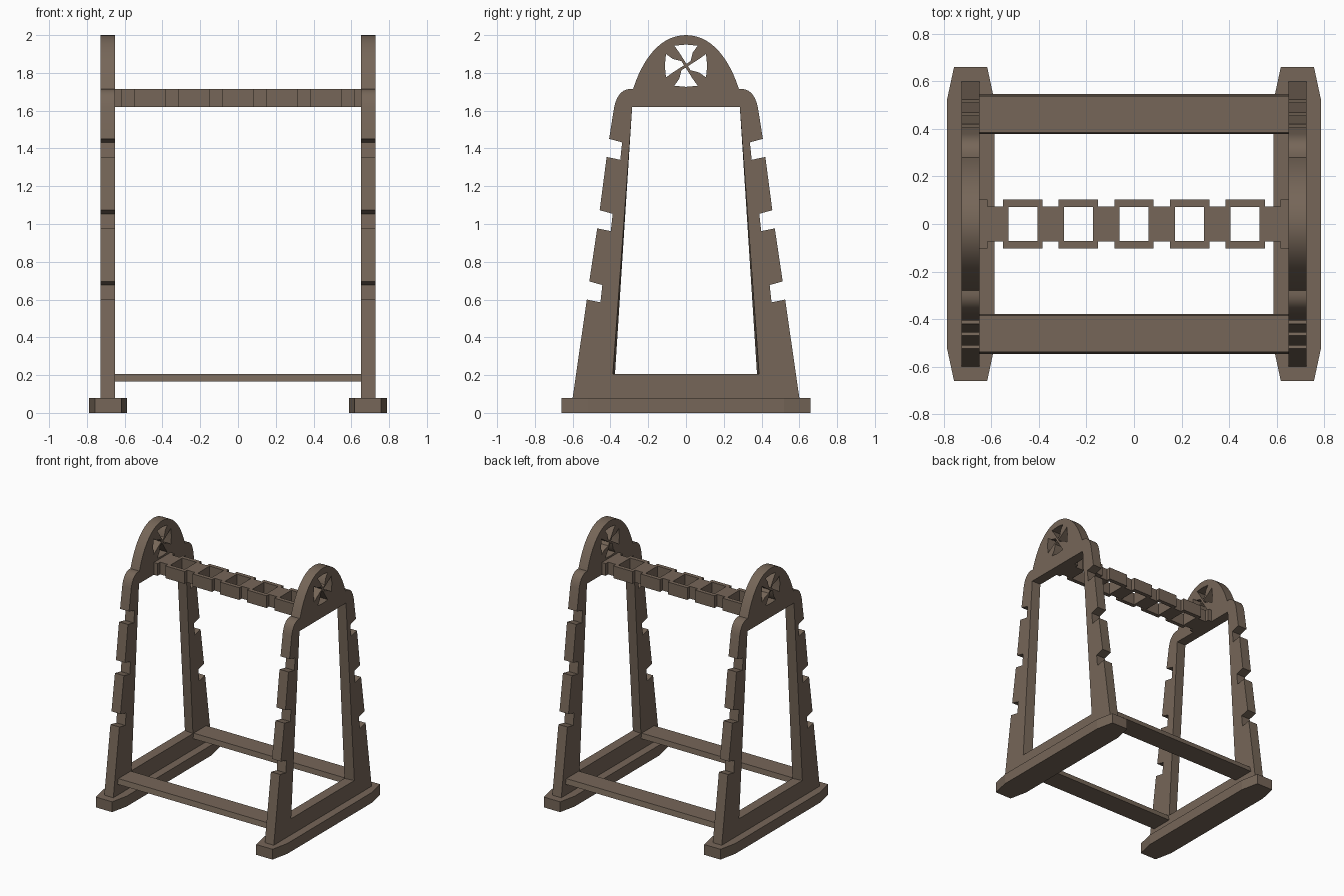
import bpy, bmesh
from mathutils import Matrix, Vector
from mathutils.geometry import interpolate_bezier

cube = bpy.data.objects.get("Cube")
if cube:
    bpy.data.objects.remove(cube)

# Single wood colour
wood = bpy.data.materials.new("dark_wood")
wood.use_nodes = True
colour = (0.18, 0.133, 0.098, 1)
wood.diffuse_color = colour
wood.node_tree.nodes["Principled BSDF"].inputs["Base Color"].default_value = colour


def prism(name, loops, start, end, along_x=False, adjust=None):
    """Fill an outline with holes and extrude it along z, or along x from a y-z outline."""
    bm = bmesh.new()
    for loop in loops:
        vs = [bm.verts.new((a, b, start)) for a, b in loop]
        for i, v in enumerate(vs):
            bm.edges.new((vs[i - 1], v))
    bmesh.ops.triangle_fill(bm, edges=bm.edges[:], use_beauty=True, normal=(0, 0, 1))
    bmesh.ops.dissolve_limit(bm, angle_limit=0.001, verts=[], edges=bm.edges[:])
    grown = bmesh.ops.extrude_face_region(bm, geom=bm.faces[:], use_keep_orig=True)
    top = [g for g in grown["geom"] if isinstance(g, bmesh.types.BMVert)]
    bmesh.ops.translate(bm, verts=top, vec=(0, 0, end - start))
    if adjust:
        adjust(top)
    if along_x:
        axes = Matrix(((0, 0, 1), (1, 0, 0), (0, 1, 0))).to_4x4()
        bm.transform(axes)
    bmesh.ops.recalc_face_normals(bm, faces=bm.faces[:])
    mesh = bpy.data.meshes.new(name)
    bm.to_mesh(mesh)
    bm.free()
    mesh.materials.append(wood)
    obj = bpy.data.objects.new(name, mesh)
    bpy.context.collection.objects.link(obj)
    return obj


def bezier(*points, steps=9):
    return [tuple(p[:2]) for p in interpolate_bezier(*[Vector(p) for p in points], steps)]


def mirrored(half):
    """Close a right-hand half outline by mirroring it across the vertical axis."""
    return half + [(-a, b) for a, b in reversed(half) if abs(a) > 1e-5]


# Notched side panel outline with rounded shoulders and a domed top
half = [(0.6, 0.08)]
for edge, z in ((0.525, 0.6), (0.47, 0.977), (0.42, 1.355)):
    inner = edge - 0.072
    half += [(edge, z), (inner, z - 0.015), (inner - 0.01, z + 0.077), (edge - 0.013, z + 0.096)]
half += bezier((0.38, 1.62), (0.365, 1.69), (0.33, 1.72), (0.28, 1.715))
half += bezier((0.28, 1.715), (0.22, 1.9), (0.12, 2), (0, 2), steps=14)[1:]
outline = mirrored(half)
opening = mirrored([(0.376, 0.205), (0.285, 1.62)])

# Flared cross cut-out: one arm turned four times
arm = [(0.024, 0.024), (0.036, 0.07), (0.062, 0.106), (0, 0.112),
       (-0.062, 0.106), (-0.036, 0.07)]
cross = []
for turn in range(4):
    for a, b in arm:
        for _ in range(turn):
            a, b = b, -a
        cross.append((a, b + 1.838))


def widen_opening(verts):
    for v in verts:
        if abs(v.co.y - 0.205) < 0.001:
            v.co.x *= 1.03


foot_half = [(0.07, -0.66), (0.1, -0.52), (0.1, 0.52), (0.07, 0.66)]
for side, sign in (("left", 1), ("right", -1)):
    panel = prism(side + "_side_panel", [outline, opening, cross],
                  sign * 0.65, sign * 0.727, True, widen_opening)
    bpy.ops.object.select_all(action="DESELECT")
    panel.select_set(True)
    bpy.context.view_layer.objects.active = panel
    bpy.ops.object.shade_smooth_by_angle(angle=0.4)
    # Tapered foot under the panel
    foot = [(a + sign * 0.688, b) for a, b in mirrored(foot_half)]
    prism(side + "_foot", [foot], 0, 0.08)

# Lower rails, front and back
for name, sign in (("front_rail", -1), ("back_rail", 1)):
    section = [(0.548, 0.165), (0.538, 0.205), (0.385, 0.205), (0.378, 0.165)]
    prism(name, [[(sign * y, z) for y, z in section]], -0.652, 0.652, True)

# Top crossbar: raised cells joined by narrow necks, each cell open through
edge = [(-0.652, 0.103), (-0.617, 0.103), (-0.617, 0.073)]
holes = []
for i in range(-2, 3):
    x = i * 0.234
    a, b = x - 0.083, x + 0.083
    edge += [(a, 0.073), (a, 0.103), (b, 0.103), (b, 0.073)]
    holes.append([(x - 0.061, -0.072), (x + 0.061, -0.072),
                  (x + 0.061, 0.072), (x - 0.061, 0.072)])
edge += [(0.617, 0.073), (0.617, 0.103), (0.652, 0.103)]
prism("top_crossbar", [edge + [(x, -y) for x, y in reversed(edge)]] + holes, 1.62, 1.715)
